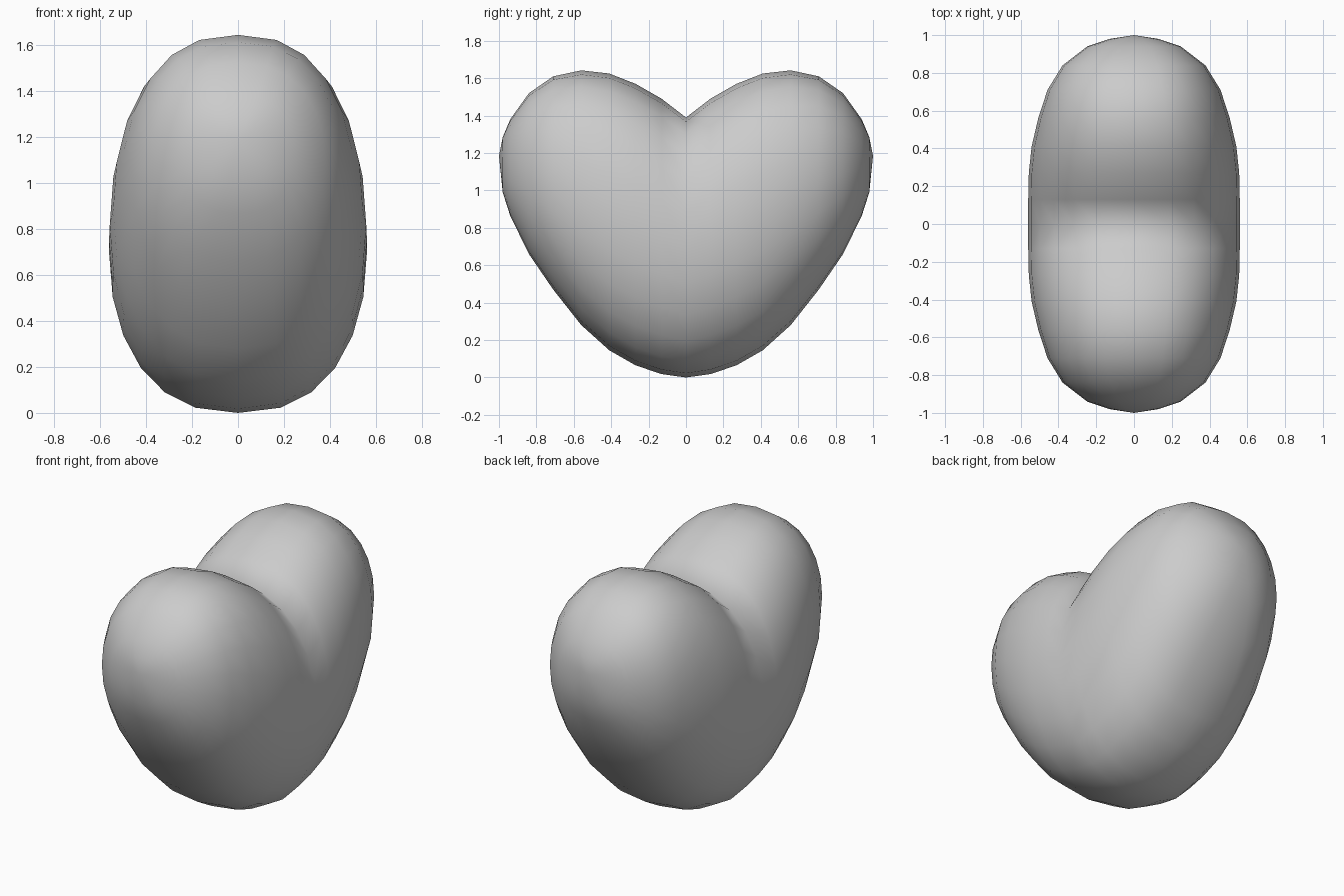
import bpy, bmesh
from math import sin, cos, pi, copysign

if "Cube" in bpy.data.objects:
    bpy.data.objects.remove(bpy.data.objects["Cube"])

SIDES = 24

# Cross-sections of one lobe: y, bottom z, top z, half width in x
sections = [
    (0.00, 0.000, 1.39, 0.560),
    (0.13, 0.018, 1.49, 0.560),
    (0.27, 0.065, 1.57, 0.557),
    (0.41, 0.145, 1.625, 0.542),
    (0.56, 0.280, 1.642, 0.507),
    (0.71, 0.470, 1.610, 0.458),
    (0.84, 0.660, 1.520, 0.378),
    (0.94, 0.865, 1.380, 0.248),
    (0.98, 0.990, 1.285, 0.130),
]
TIP = (0, 1.0, 1.185)


def spow(v, e):
    return copysign(abs(v) ** e, v)


# Rounded ring in the xz plane, slightly squarer than an ellipse
def ring(bm, y, low, high, width):
    mid, half = (low + high) / 2, (high - low) / 2
    verts = []
    for i in range(SIDES):
        t = 2 * pi * i / SIDES
        verts.append(bm.verts.new((width * spow(cos(t), 2 / 2.45), y,
                                   mid + half * spow(sin(t), 2 / 2.1))))
    return verts


# Loft one lobe from the centre plane to its outer tip
bm = bmesh.new()
rings = [ring(bm, *s) for s in sections]
for a, b in zip(rings, rings[1:]):
    for i in range(SIDES):
        j = (i + 1) % SIDES
        bm.faces.new((a[i], a[j], b[j], b[i]))
tip = bm.verts.new(TIP)
for i in range(SIDES):
    bm.faces.new((rings[-1][i], rings[-1][(i + 1) % SIDES], tip))
bmesh.ops.recalc_face_normals(bm, faces=bm.faces)
# Lobe lies on +y: the tip faces must point outwards
if sum(f.normal.y for f in tip.link_faces) < 0:
    bmesh.ops.reverse_faces(bm, faces=bm.faces)
for f in bm.faces:
    f.smooth = True

mesh = bpy.data.meshes.new("heart")
bm.to_mesh(mesh)
bm.free()
heart = bpy.data.objects.new("heart", mesh)
bpy.context.collection.objects.link(heart)

# Second lobe
mirror = heart.modifiers.new("second_lobe", 'MIRROR')
mirror.use_axis = (False, True, False)
mirror.use_clip = True
mirror.merge_threshold = 0.001
